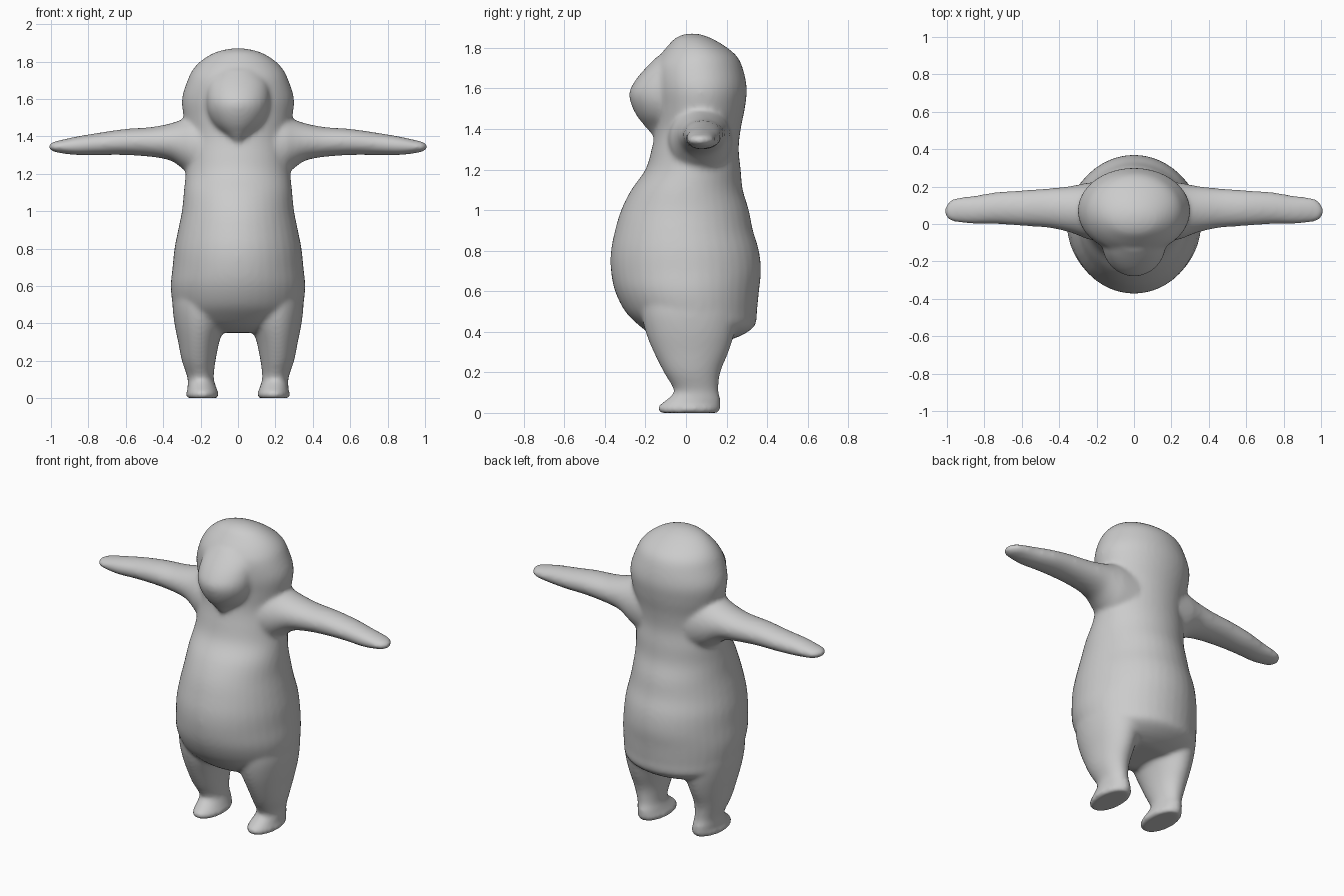
import bpy
import bmesh
import math
from mathutils import Vector

if "Cube" in bpy.data.objects:
    bpy.data.objects.remove(bpy.data.objects["Cube"], do_unlink=True)

grey = bpy.data.materials.new("soft_grey")
grey.use_nodes = True
grey.diffuse_color = (0.6, 0.6, 0.6, 1)
grey.node_tree.nodes["Principled BSDF"].inputs["Base Color"].default_value = (0.6, 0.6, 0.6, 1)


def smooth_stations(pts, steps=4):
    """Catmull-Rom interpolation between the given cross-sections."""
    pts = [Vector(p) for p in pts]
    out = []
    for i in range(len(pts) - 1):
        a, b, c, d = pts[max(i - 1, 0)], pts[i], pts[i + 1], pts[min(i + 2, len(pts) - 1)]
        for k in range(steps):
            t = k / steps
            out.append(0.5 * (2 * b + (c - a) * t + (2 * a - 5 * b + 4 * c - d) * t * t
                              + (3 * b - a - 3 * c + d) * t ** 3))
    return out + [pts[-1]]


def loft(bm, place, stations, sides=40):
    """Closed skin over elliptical sections (t, u_min, u_max, v_min, v_max)."""
    rings = []
    for t, u0, u1, v0, v1 in smooth_stations(stations):
        ring = []
        for i in range(sides):
            a = 2 * math.pi * i / sides
            u = (u0 + u1) / 2 + (u1 - u0) / 2 * math.cos(a)
            v = (v0 + v1) / 2 + (v1 - v0) / 2 * math.sin(a)
            ring.append(bm.verts.new(place(t, u, v)))
        rings.append(ring)
    for r, s in zip(rings, rings[1:]):
        for i in range(sides):
            j = (i + 1) % sides
            bm.faces.new((r[i], r[j], s[j], s[i]))
    bm.faces.new(rings[0])
    bm.faces.new(rings[-1])


bm = bmesh.new()

# Torso and skull: height, half width, front y, back y
torso = [
    (0.35, 0.18, -0.08, 0.18), (0.38, 0.27, -0.16, 0.27), (0.43, 0.33, -0.23, 0.34),
    (0.50, 0.35, -0.30, 0.35), (0.60, 0.36, -0.35, 0.36), (0.70, 0.35, -0.37, 0.37),
    (0.80, 0.34, -0.37, 0.36), (0.90, 0.32, -0.35, 0.33), (1.00, 0.30, -0.32, 0.31),
    (1.10, 0.29, -0.27, 0.28), (1.20, 0.28, -0.20, 0.27), (1.30, 0.27, -0.17, 0.26),
    (1.40, 0.27, -0.15, 0.27), (1.50, 0.29, -0.15, 0.29), (1.60, 0.30, -0.16, 0.30),
    (1.70, 0.27, -0.16, 0.28), (1.76, 0.24, -0.13, 0.25), (1.81, 0.19, -0.09, 0.19),
    (1.85, 0.12, -0.05, 0.12), (1.87, 0.04, 0.00, 0.06),
]
loft(bm, lambda t, u, v: (u, v, t), [(z, -w, w, f, b) for z, w, f, b in torso])

# Muzzle: a rounded wedge that narrows to the chin
muzzle = [
    (1.36, 0.03, -0.16), (1.41, 0.08, -0.20), (1.46, 0.13, -0.24), (1.52, 0.16, -0.27),
    (1.58, 0.17, -0.28), (1.64, 0.17, -0.25), (1.70, 0.16, -0.20), (1.76, 0.12, -0.14),
]
loft(bm, lambda t, u, v: (u, v, t), [(z, -w, w, f, 0.07) for z, w, f in muzzle])

# Arm sections: x, y range, z range
arm = [
    (0.15, -0.10, 0.23, 1.14, 1.53), (0.25, -0.08, 0.22, 1.19, 1.51),
    (0.30, -0.06, 0.21, 1.23, 1.49), (0.36, -0.04, 0.20, 1.27, 1.47),
    (0.46, -0.02, 0.19, 1.29, 1.45), (0.60, -0.01, 0.18, 1.30, 1.44),
    (0.74, 0.00, 0.17, 1.30, 1.42), (0.86, 0.00, 0.15, 1.30, 1.40),
    (0.95, 0.01, 0.14, 1.31, 1.38), (0.99, 0.02, 0.12, 1.32, 1.37),
    (1.01, 0.05, 0.09, 1.33, 1.36),
]

# Leg and foot sections: z, x range, y range
leg = [
    (0.60, 0.06, 0.34, -0.22, 0.25), (0.50, 0.06, 0.35, -0.22, 0.25),
    (0.40, 0.07, 0.34, -0.20, 0.24), (0.30, 0.10, 0.32, -0.16, 0.21),
    (0.20, 0.12, 0.30, -0.11, 0.17), (0.11, 0.13, 0.27, -0.06, 0.16),
    (0.07, 0.12, 0.27, -0.09, 0.17), (0.04, 0.11, 0.27, -0.13, 0.17),
    (0.02, 0.10, 0.28, -0.14, 0.17), (0.00, 0.11, 0.27, -0.13, 0.16),
]
for side in (-1, 1):
    loft(bm, lambda t, u, v: (side * t, u, v), arm)
    loft(bm, lambda t, u, v: (side * u, v, t), leg)

bmesh.ops.recalc_face_normals(bm, faces=bm.faces)
mesh = bpy.data.meshes.new("body")
bm.to_mesh(mesh)
bm.free()
mesh.materials.append(grey)
body = bpy.data.objects.new("body", mesh)
bpy.context.collection.objects.link(body)
bpy.context.view_layer.objects.active = body
body.select_set(True)

# Fuse the parts into one skin and soften the joins
fuse = body.modifiers.new("fuse", 'REMESH')
fuse.mode = 'VOXEL'
fuse.voxel_size = 0.012
soften = body.modifiers.new("soften", 'SMOOTH')
soften.factor = 0.5
soften.iterations = 12
for name in ("fuse", "soften"):
    bpy.ops.object.modifier_apply(modifier=name)
if not body.data.materials:
    body.data.materials.append(grey)
bpy.ops.object.shade_smooth()
